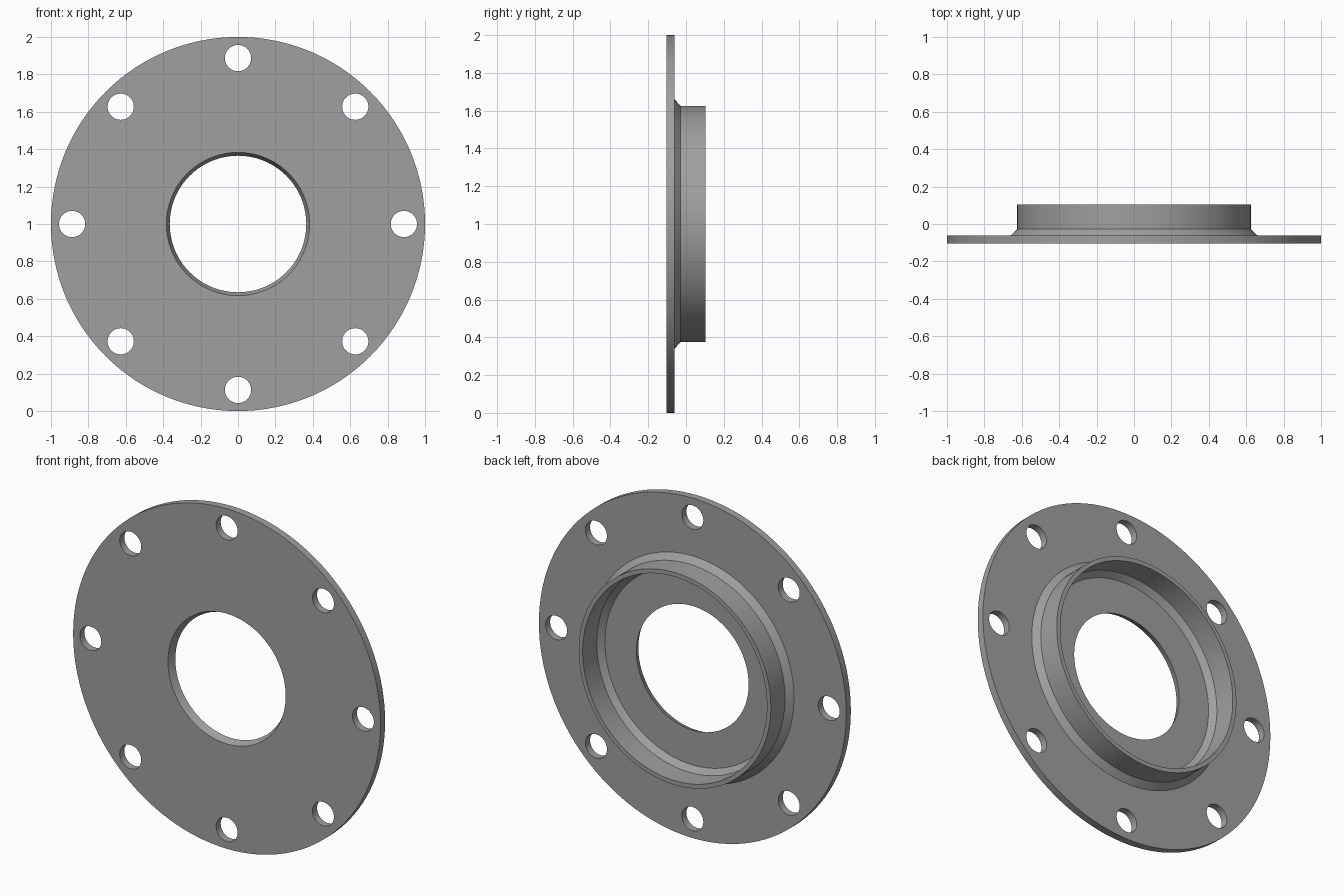
import bpy, bmesh, math
from mathutils import Matrix, Vector

if "Cube" in bpy.data.objects:
    bpy.data.objects.remove(bpy.data.objects["Cube"])

SEGMENTS = 128
CENTRE = Vector((0, 0, 1))

grey = bpy.data.materials.new("mid grey")
grey.diffuse_color = (0.35, 0.35, 0.35, 1)
grey.use_nodes = True
grey.node_tree.nodes["Principled BSDF"].inputs["Base Color"].default_value = grey.diffuse_color


def add_object(name, bm):
    bmesh.ops.recalc_face_normals(bm, faces=bm.faces)
    mesh = bpy.data.meshes.new(name)
    bm.to_mesh(mesh)
    bm.free()
    obj = bpy.data.objects.new(name, mesh)
    bpy.context.collection.objects.link(obj)
    mesh.materials.append(grey)
    return obj


def lathe_y(name, profile):
    """Revolve a closed (radius, y) profile around the y axis."""
    bm = bmesh.new()
    rings = []
    for i in range(SEGMENTS):
        a = 2 * math.pi * i / SEGMENTS
        rings.append([bm.verts.new(CENTRE + Vector((r * math.sin(a), y, r * math.cos(a))))
                      for r, y in profile])
    n = len(profile)
    for i in range(SEGMENTS):
        p, q = rings[i], rings[(i + 1) % SEGMENTS]
        for j in range(n):
            k = (j + 1) % n
            bm.faces.new((p[j], q[j], q[k], p[k]))
    return add_object(name, bm)


# Flange plate with tapered bore and raised, chamfered collar
flange = lathe_y("collar_flange", [
    (0.383, -0.104), (1.0, -0.104), (1.0, -0.061),      # plate front and rim
    (0.66, -0.061), (0.625, -0.028), (0.625, 0.104),    # outer chamfer and collar
    (0.60, 0.104), (0.60, -0.028), (0.57, -0.061),      # collar lip and inside
    (0.365, -0.061),                                    # back edge of the bore
])

# Eight bolt holes on a circle
bm = bmesh.new()
for i in range(8):
    a = i * math.pi / 4
    spot = CENTRE + Vector((0.887 * math.sin(a), -0.08, 0.887 * math.cos(a)))
    bmesh.ops.create_cone(bm, cap_ends=True, segments=48, radius1=0.07, radius2=0.07,
                          depth=0.2, matrix=Matrix.Translation(spot)
                          @ Matrix.Rotation(math.pi / 2, 4, 'X'))
cutter = add_object("bolt_hole_cutter", bm)
cutter.hide_render = True

cut = flange.modifiers.new("bolt holes", 'BOOLEAN')
cut.operation = 'DIFFERENCE'
cut.solver = 'EXACT'
cut.object = cutter
bpy.context.view_layer.objects.active = flange
flange.select_set(True)
bpy.ops.object.modifier_apply(modifier=cut.name)
bpy.data.objects.remove(cutter)

# Smooth round walls, crisp edges
bpy.ops.object.shade_smooth_by_angle(angle=math.radians(30))
